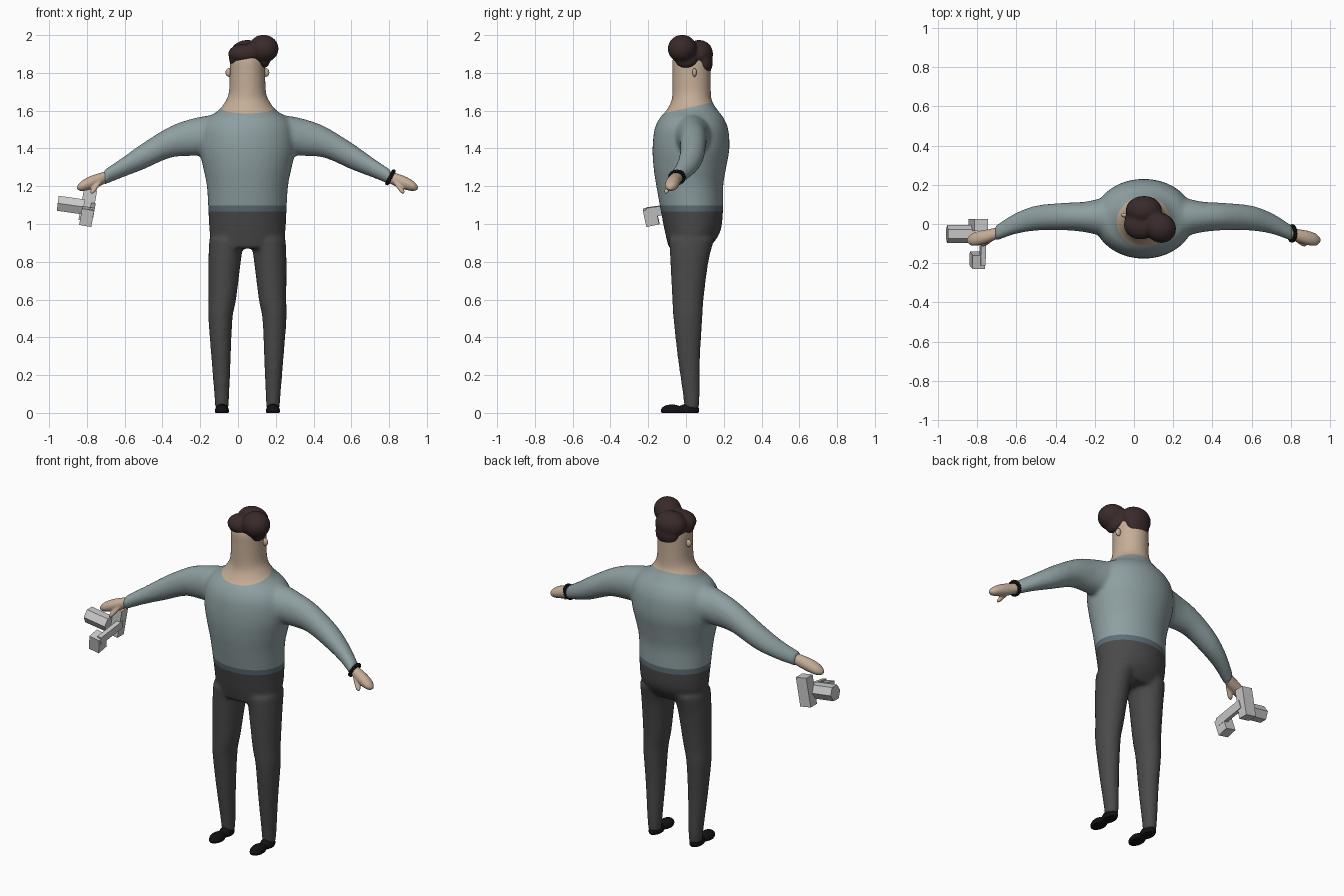
import bpy, bmesh, math
from mathutils import Vector, Matrix

if "Cube" in bpy.data.objects:
    bpy.data.objects.remove(bpy.data.objects["Cube"])

CX = 0.05  # the figure's own centre line


def mat(name, *rgb):
    m = bpy.data.materials.new(name)
    m.diffuse_color = (*rgb, 1)
    m.use_nodes = True
    m.node_tree.nodes["Principled BSDF"].inputs["Base Color"].default_value = m.diffuse_color
    return m


SHIRT = mat("shirt_blue_grey", 0.27, 0.345, 0.355)
HEM = mat("hem_slate", 0.11, 0.155, 0.18)
TROUSER = mat("trouser_charcoal", 0.068, 0.068, 0.068)
SKIN = mat("skin", 0.56, 0.42, 0.31)
HAIR = mat("hair_dark_brown", 0.042, 0.023, 0.023)
BLACK = mat("black", 0.006, 0.006, 0.007)
GREY = mat("gadget_grey", 0.6, 0.6, 0.6)


def make(name, bm, mats, smooth=True):
    bmesh.ops.recalc_face_normals(bm, faces=bm.faces[:])
    me = bpy.data.meshes.new(name)
    bm.to_mesh(me)
    bm.free()
    for m in mats:
        me.materials.append(m)
    if smooth:
        me.shade_smooth()
    ob = bpy.data.objects.new(name, me)
    bpy.context.collection.objects.link(ob)
    return ob


def spline(rings, steps=4):
    """Catmull-Rom between the given rings."""
    out = []
    for i in range(len(rings) - 1):
        p = [rings[min(max(i + k, 0), len(rings) - 1)] for k in (-1, 0, 1, 2)]
        for s in range(steps):
            t = s / steps
            out.append([0.5 * (2 * b + (c - a) * t + (2 * a - 5 * b + 4 * c - d) * t * t
                               + (3 * b - a - 3 * c + d) * t ** 3) for a, b, c, d in zip(*p)])
    return out + [rings[-1]]


def loft(bm, rings, axis, side=1, n=28):
    """Elliptical rings (t, centre_a, centre_b, radius_a, radius_b) along x or z."""
    loops = []
    for t, a, b, ra, rb in spline(rings):
        loop = []
        for k in range(n):
            w = 2 * math.pi * k / n
            u, v = a + ra * math.cos(w), b + rb * math.sin(w)
            x, y, z = (u, v, t) if axis == "z" else (t, u, v)
            loop.append(bm.verts.new((CX + side * x, y, z)))
        loops.append(loop)
    for p, q in zip(loops, loops[1:]):
        for k in range(n):
            bm.faces.new((p[k], p[(k + 1) % n], q[(k + 1) % n], q[k]))
    bm.faces.new(loops[0])
    bm.faces.new(loops[-1])


def ball(bm, c, r, rot=0.0, seg=24):
    m = Matrix.Translation(c) @ Matrix.Rotation(rot, 4, "Z") @ Matrix.Diagonal((*r, 1))
    return bmesh.ops.create_uvsphere(bm, u_segments=seg, v_segments=seg // 2, radius=1, matrix=m)["verts"]


def fuse(bm, voxel, iterations):
    """Blend overlapping closed shapes into one smooth skin."""
    ob = make("helper", bm, [])
    r = ob.modifiers.new("remesh", "REMESH")
    r.mode, r.voxel_size = "VOXEL", voxel
    s = ob.modifiers.new("smooth", "SMOOTH")
    s.factor, s.iterations = 0.5, iterations
    ev = ob.evaluated_get(bpy.context.evaluated_depsgraph_get())
    out = bmesh.new()
    out.from_mesh(ev.to_mesh())
    ev.to_mesh_clear()
    bpy.data.objects.remove(ob)
    return out


# Body: torso and head column, given as (z, half width, front y, back y)
column = [(0.87, .185, -.09, .12), (0.95, .2, -.11, .178), (1.05, .206, -.13, .195),
          (1.2, .215, -.157, .197), (1.3, .235, -.172, .213), (1.4, .255, -.177, .23),
          (1.5, .25, -.167, .224), (1.56, .215, -.14, .2), (1.6, .155, -.105, .17),
          (1.65, .116, -.078, .138), (1.7, .098, -.072, .132), (1.8, .094, -.072, .132),
          (1.88, .09, -.07, .13), (1.93, .06, -.03, .1)]
arm = [(.12, .035, 1.475, .11, .1), (.2, .035, 1.47, .1, .105), (.3, .036, 1.458, .078, .098),
       (.41, .038, 1.433, .07, .083), (.55, .03, 1.36, .064, .071),
       (.66, 0, 1.3, .053, .053), (.76, -.05, 1.246, .039, .04)]
leg = [(.02, .135, .03, .035, .038), (.1, .136, .028, .04, .045), (.3, .14, .015, .052, .06),
       (.5, .143, .01, .064, .077), (.6, .133, .01, .073, .083), (.8, .121, .018, .086, .101),
       (.92, .11, .03, .092, .12)]
bm = bmesh.new()
loft(bm, [(z, 0, (f + b) / 2, w, (b - f) / 2) for z, w, f, b in column], "z", n=40)
for side in (-1, 1):
    loft(bm, arm, "x", side)
    loft(bm, leg, "z", side)
bm = fuse(bm, 0.011, 8)
# Clean colour borders: trouser top, hem top, sloping neckline
neck_co, neck_no = Vector((0, -.12, 1.585)), Vector((0, -.23, 1))
for co, no in (((0, 0, 1.065), (0, 0, 1)), ((0, 0, 1.097), (0, 0, 1)), (neck_co, neck_no)):
    bmesh.ops.bisect_plane(bm, geom=bm.verts[:] + bm.edges[:] + bm.faces[:],
                           plane_co=co, plane_no=no, dist=1e-5)
for f in bm.faces:
    c = f.calc_center_median()
    f.material_index = (0 if c.z < 1.065 else 1 if c.z < 1.097
                        else 3 if (c - neck_co).dot(neck_no) > 0 else 2)
make("body", bm, [TROUSER, HEM, SHIRT, SKIN])

# Hands with thumbs, shoes, ears
palm = [(.745, -.045, 1.25, .03, .031), (.79, -.06, 1.232, .034, .036), (.84, -.072, 1.215, .037, .035),
        (.88, -.08, 1.2, .03, .026), (.902, -.083, 1.192, .01, .009)]
thumb = [(1.225, .785, -.075, .018, .018), (1.19, .808, -.095, .016, .015),
         (1.17, .82, -.104, .013, .012), (1.16, .824, -.107, .004, .004)]
for side, label in ((-1, "right"), (1, "left")):
    bm = bmesh.new()
    loft(bm, palm, "x", side, 16)
    loft(bm, thumb, "z", side, 12)
    make(label + "_hand", fuse(bm, 0.005, 4), [SKIN])

    bm = bmesh.new()
    ball(bm, (CX + side * .135, -.075, .012), (.038, .06, .033))
    ball(bm, (CX + side * .135, .015, .015), (.036, .057, .036))
    bm = fuse(bm, 0.006, 5)
    for v in bm.verts:
        v.co.z = max(v.co.z, 0)
    make(label + "_shoe", bm, [BLACK])

    bm = bmesh.new()
    ball(bm, (CX + side * .098, .045, 1.802), (.018, .012, .023), seg=16)
    make(label + "_ear", bm, [SKIN])

# Hair: crown, side, swept quiff and nape
bm = bmesh.new()
ball(bm, (.05, .07, 1.9), (.093, .074, .075))
ball(bm, (.035, -.005, 1.9), (.088, .075, .055))
ball(bm, (.135, -.02, 1.928), (.082, .076, .074), -.5)
ball(bm, (.055, .095, 1.855), (.075, .047, .068))
ball(bm, (.14, .0, 1.87), (.03, .06, .045))
ball(bm, (-.015, .015, 1.875), (.033, .06, .042))
make("hair", fuse(bm, 0.008, 8), [HAIR])

# Wrist band of small beads on the left arm
bm = bmesh.new()
turn = Matrix.Translation((CX + .757, -.048, 1.247)) @ Matrix.Rotation(math.radians(28), 4, "Y")
for k in range(16):
    w = 2 * math.pi * k / 16
    ball(bm, turn @ Vector((0, .037 * math.cos(w), .036 * math.sin(w))), (.011,) * 3, seg=8)
make("wrist_band", bm, [BLACK])


# Faceted gadget held in the right hand
def box(name, c, size, tilt=0, pitch=0):
    bm = bmesh.new()
    m = (Matrix.Translation(c) @ Matrix.Rotation(math.radians(tilt), 4, "Y")
         @ Matrix.Rotation(math.radians(pitch), 4, "X") @ Matrix.Diagonal((*size, 1)))
    bmesh.ops.create_cube(bm, size=1, matrix=m)
    make(name, bm, [GREY], False)


box("gadget_body", (-.795, -.005, 1.1), (.07, .06, .17), 10)
box("gadget_arm", (-.772, -.11, 1.075), (.025, .2, .05), 10, 8)
box("gadget_foot", (-.8, -.185, 1.04), (.065, .07, .09), 10, 12)
bm = bmesh.new()
bmesh.ops.create_cone(bm, cap_ends=True, segments=6, radius1=.046, radius2=.046, depth=.14,
                      matrix=Matrix.Translation((-.885, -.052, 1.1))
                      @ Matrix.Rotation(math.radians(98), 4, "Y"))
make("gadget_barrel", bm, [GREY], False)
